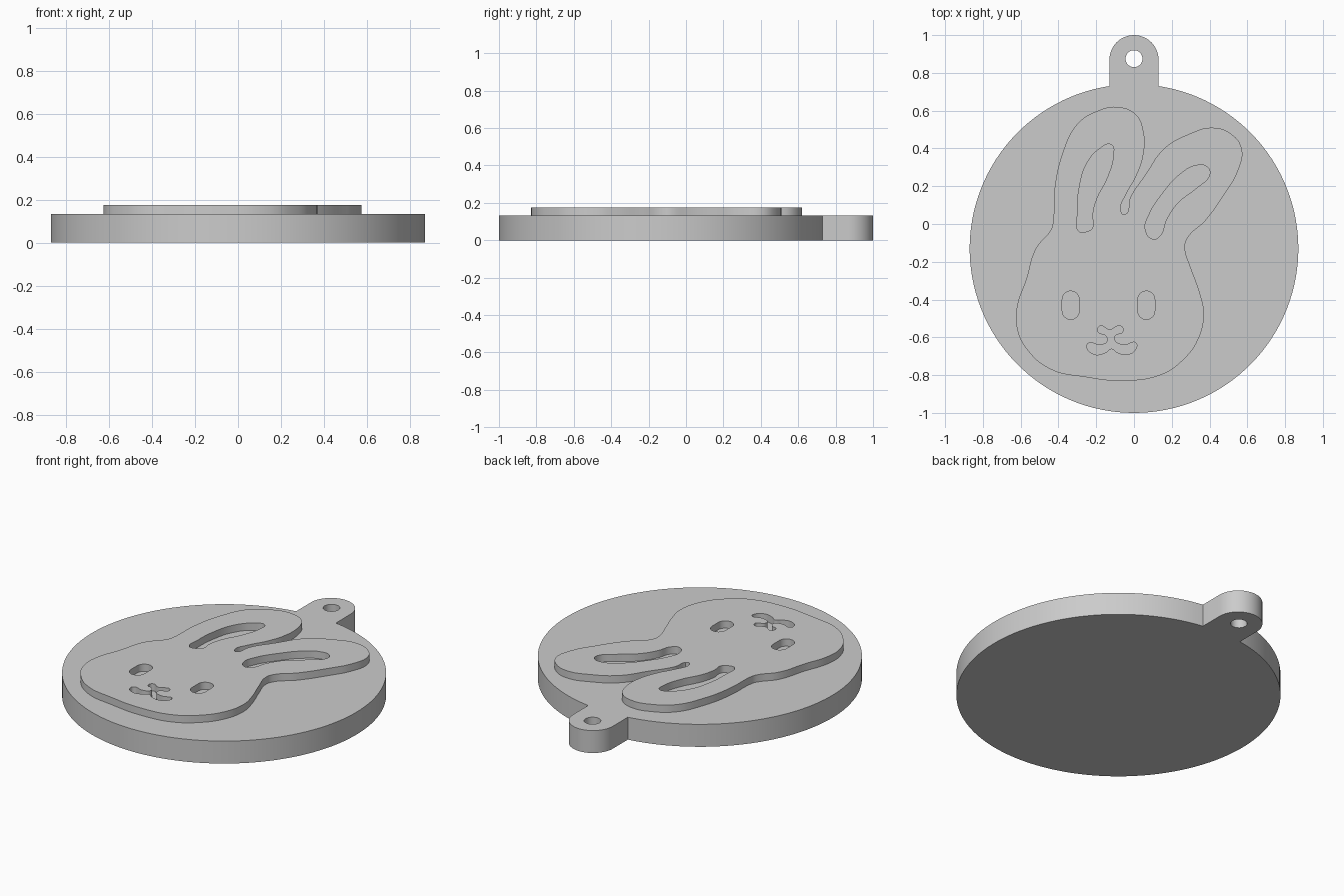
import bpy
from math import cos, sin, pi, asin

default = bpy.data.objects.get("Cube")
if default:
    bpy.data.objects.remove(default)

grey = bpy.data.materials.new("plain grey")
grey.use_nodes = True
colour = (0.6, 0.6, 0.6, 1)
grey.diffuse_color = colour
grey.node_tree.nodes["Principled BSDF"].inputs["Base Color"].default_value = colour


def arc(cx, cy, r, start, end, steps):
    return [(cx + r * cos(start + (end - start) * i / steps),
             cy + r * sin(start + (end - start) * i / steps))
            for i in range(steps + 1)]


def capsule(cx, cy, r, straight):
    return (arc(cx, cy + straight, r, 0, pi, 12)
            + arc(cx, cy - straight, r, pi, 2 * pi, 12))


def hundredths(points):
    return [(x / 100, y / 100) for x, y in points]


def slab(name, sharp_outlines, soft_outlines, bottom, top):
    """Flat plate; outlines inside the outer one become holes."""
    curve = bpy.data.curves.new(name, "CURVE")
    curve.dimensions = "2D"
    curve.fill_mode = "BOTH"
    curve.extrude = (top - bottom) / 2
    curve.resolution_u = 6
    for outline in sharp_outlines:
        spline = curve.splines.new("POLY")
        spline.points.add(len(outline) - 1)
        for point, (x, y) in zip(spline.points, outline):
            point.co = (x, y, 0, 1)
        spline.use_cyclic_u = True
    for outline in soft_outlines:
        spline = curve.splines.new("BEZIER")
        spline.bezier_points.add(len(outline) - 1)
        for point, (x, y) in zip(spline.bezier_points, outline):
            point.co = (x, y, 0)
            point.handle_left_type = point.handle_right_type = "AUTO"
        spline.use_cyclic_u = True
    curve.materials.append(grey)
    obj = bpy.data.objects.new(name, curve)
    obj.location.z = (top + bottom) / 2
    bpy.context.collection.objects.link(obj)
    bpy.ops.object.select_all(action="DESELECT")
    obj.select_set(True)
    bpy.context.view_layer.objects.active = obj
    bpy.ops.object.convert(target="MESH")
    # Weld the caps to the walls
    bpy.ops.object.mode_set(mode="EDIT")
    bpy.ops.mesh.select_all(action="SELECT")
    bpy.ops.mesh.remove_doubles(threshold=0.0001)
    bpy.ops.mesh.normals_make_consistent(inside=False)
    bpy.ops.object.mode_set(mode="OBJECT")
    bpy.ops.object.shade_smooth_by_angle(angle=pi / 6)


# Round base with a hanging tab and its hole
radius, tab = 0.87, 0.13
gap = asin(tab / radius)
base_outline = (arc(0, -tab, radius, pi / 2 + gap, 2.5 * pi - gap, 120)
                + arc(0, 1 - tab, tab, 0, pi, 24))
tab_hole = arc(0, 0.875, 0.045, 0, 2 * pi, 24)[:-1]
slab("base_disc", [base_outline, tab_hole], [], 0, 0.133)

# Raised rabbit head, from the outer ear round to the cheek
head = hundredths([
    (-43, 0), (-42, 19), (-38, 37), (-30, 53), (-19, 60), (-9, 62), (1, 58),
    (5, 49), (5, 37), (1, 25), (-4, 16), (-7, 7), (-5, 5), (-2, 14), (6, 26),
    (16, 40), (30, 48), (41, 51), (51, 48), (57, 40), (55, 28), (48, 16),
    (38, 2), (28, -8), (27, -13), (30, -23), (35, -37), (37, -48), (34, -61),
    (26, -72), (14, -80), (-7, -83), (-26, -81), (-44, -77), (-57, -66),
    (-62, -55), (-62, -44), (-57, -29), (-52, -13), (-44, -3)])

# Recesses: inner ears, nose with mouth, eyes
upright_ear = hundredths([
    (-29, -4), (-30, 5), (-29, 19), (-25, 32), (-18, 40), (-12, 42),
    (-11, 36), (-14, 25), (-20, 13), (-22, 5), (-22, -2), (-25, -4)])
tilted_ear = hundredths([
    (6, -3), (8, 5), (15, 16), (24, 26), (33, 31), (39, 30),
    (40, 26), (33, 19), (23, 11), (17, 2), (14, -6), (10, -8)])
nose_mouth = hundredths([
    (-18, -54), (-13, -56), (-7, -54), (-6, -57), (-10, -59), (-10, -62),
    (-5, -64), (1, -63), (1, -66), (-3, -69), (-9, -68), (-12, -66),
    (-15, -68), (-21, -69), (-25, -65), (-24, -63), (-18, -64), (-14, -62),
    (-15, -59), (-19, -57)])
eyes = [capsule(x, -0.43, 0.045, 0.03) for x in (-0.335, 0.065)]
slab("rabbit_relief", eyes, [head, upright_ear, tilted_ear, nose_mouth],
     0.13, 0.176)
